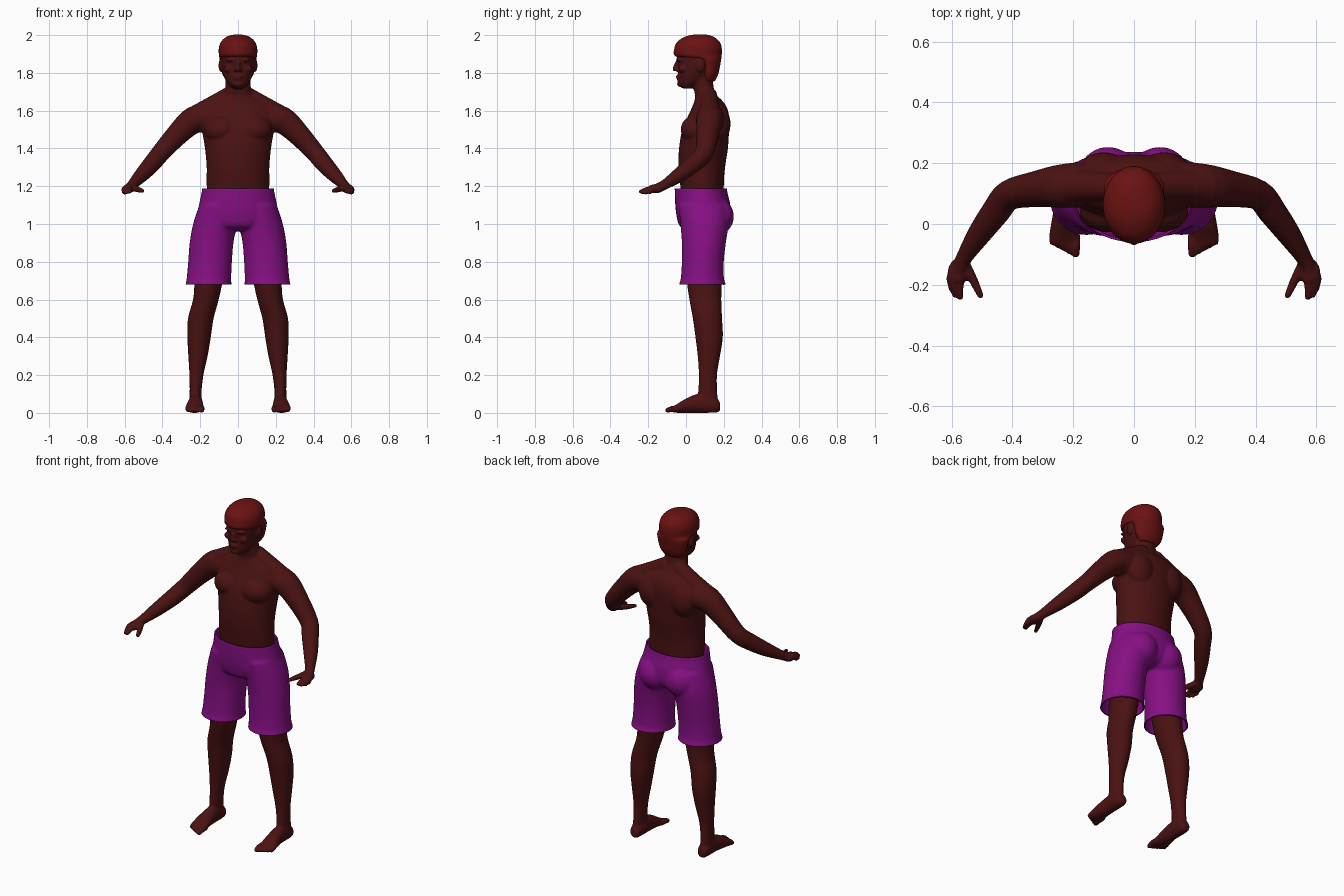
import bpy, bmesh, math
from mathutils import Vector, Matrix

if "Cube" in bpy.data.objects:
    bpy.data.objects.remove(bpy.data.objects["Cube"], do_unlink=True)


def material(name, colour):
    m = bpy.data.materials.new(name)
    m.use_nodes = True
    m.diffuse_color = (*colour, 1)
    b = m.node_tree.nodes["Principled BSDF"]
    b.inputs["Base Color"].default_value = (*colour, 1)
    b.inputs["Roughness"].default_value = 0.8
    return m


SKIN = material("dark brown skin", (0.07, 0.006, 0.006))
HAIR = material("red brown hair", (0.145, 0.006, 0.006))
CLOTH = material("purple cloth", (0.24, 0.005, 0.23))
SIDES = (1, -1)


def spline(rows, steps=4):
    """Smooth curve through rows of numbers."""
    rows = [Vector(r) for r in rows]
    out = []
    for i in range(len(rows) - 1):
        a, b = rows[i], rows[i + 1]
        ta = (b - rows[max(i - 1, 0)]) / 2
        tb = (rows[min(i + 2, len(rows) - 1)] - a) / 2
        for k in range(steps):
            t = k / steps
            out.append(a * (2*t**3 - 3*t**2 + 1) + ta * (t**3 - 2*t**2 + t)
                       + b * (3*t**2 - 2*t**3) + tb * (t**3 - t**2))
    return out + [rows[-1]]


def skin_rings(bm, rings):
    loops = [[bm.verts.new(p) for p in r] for r in rings]
    n = len(loops[0])
    for a, b in zip(loops, loops[1:]):
        for i in range(n):
            j = (i + 1) % n
            bm.faces.new((a[i], a[j], b[j], b[i]))
    bm.faces.new(loops[0][::-1])
    bm.faces.new(loops[-1])


def loft(bm, rows, side=1, along_y=False, n=32):
    """Rows: station, x centre, low edge, high edge, half width."""
    rings = []
    for s, x, lo, hi, w in spline(rows):
        ring = []
        for i in range(n):
            a = 2 * math.pi * i / n
            px = side * x + w * math.cos(a)
            q = (lo + hi) / 2 + (hi - lo) / 2 * math.sin(a)
            ring.append(Vector((px, s, q) if along_y else (px, q, s)))
        rings.append(ring)
    skin_rings(bm, rings)


def ball(bm, centre, radii, side=1):
    c = Vector((side * centre[0], centre[1], centre[2]))
    bmesh.ops.create_uvsphere(bm, u_segments=24, v_segments=14, radius=1,
                              matrix=Matrix.Translation(c) @ Matrix.Diagonal((*radii, 1)))


def limb(bm, rows, side=1, n=20):
    """Round tube through rows of x, y, z, radius, with round ends."""
    pts = spline(rows)
    pos = [Vector((side * p[0], p[1], p[2])) for p in pts]
    rings = []
    for i, p in enumerate(pos):
        t = (pos[min(i + 1, len(pos) - 1)] - pos[max(i - 1, 0)]).normalized()
        u = t.cross(Vector((0, 0, 1))).normalized()
        v = t.cross(u)
        rings.append([p + pts[i][3] * (u * math.cos(2 * math.pi * k / n)
                                       + v * math.sin(2 * math.pi * k / n)) for k in range(n)])
    skin_rings(bm, rings)
    for k in (0, -1):
        ball(bm, pts[k][:3], (pts[k][3],) * 3, side)


def fuse(name, bm, mat, voxel, smooth):
    """Merge overlapping volumes into one soft surface."""
    bmesh.ops.recalc_face_normals(bm, faces=bm.faces)
    mesh = bpy.data.meshes.new(name)
    bm.to_mesh(mesh)
    bm.free()
    ob = bpy.data.objects.new(name, mesh)
    bpy.context.scene.collection.objects.link(ob)
    r = ob.modifiers.new("Fuse", "REMESH")
    r.mode = "VOXEL"
    r.voxel_size = voxel
    s = ob.modifiers.new("Soften", "SMOOTH")
    s.factor, s.iterations = 0.5, smooth
    deps = bpy.context.evaluated_depsgraph_get()
    ob.data = bpy.data.meshes.new_from_object(ob.evaluated_get(deps))
    ob.modifiers.clear()
    ob.data.materials.clear()
    ob.data.materials.append(mat)
    ob.data.shade_smooth()
    return ob


# Torso and neck
body = bmesh.new()
loft(body, [(1.0, 0, -.01, .2, .15), (1.2, 0, -.03, .2, .166), (1.3, 0, -.04, .207, .166),
            (1.4, 0, -.037, .222, .175), (1.5, 0, -.02, .228, .192), (1.57, 0, .01, .228, .203),
            (1.62, 0, .033, .215, .19), (1.655, 0, .045, .19, .13), (1.68, 0, .048, .165, .085),
            (1.72, 0, .04, .147, .068), (1.8, 0, .03, .14, .066)])

# Head and face
loft(body, [(1.718, 0, -.02, .04, .03), (1.74, 0, -.04, .08, .052), (1.77, 0, -.044, .12, .07),
            (1.82, 0, -.042, .16, .086), (1.87, 0, -.048, .175, .091), (1.92, 0, -.05, .178, .092),
            (1.96, 0, -.03, .165, .08), (1.985, 0, .01, .13, .05)])
limb(body, [(0, -.044, 1.865, .009), (0, -.054, 1.84, .011), (0, -.059, 1.82, .013)])
ball(body, (0, -.04, 1.782), (.026, .014, .007))
ball(body, (0, -.04, 1.771), (.023, .013, .006))
ball(body, (0, -.034, 1.74), (.025, .014, .014))

for s in SIDES:
    # Brows, cheeks, nostrils and ears
    ball(body, (.036, -.034, 1.867), (.03, .015, .008), s)
    ball(body, (.05, -.02, 1.82), (.026, .018, .02), s)
    ball(body, (.013, -.048, 1.815), (.01, .012, .008), s)
    ball(body, (.09, .075, 1.84), (.013, .024, .036), s)
    # Chest, shoulder blades and neck slope
    ball(body, (.085, .05, 1.5), (.095, .078, .075), s)
    ball(body, (.1, .17, 1.53), (.085, .066, .1), s)
    limb(body, [(.05, .12, 1.68, .045), (.13, .125, 1.63, .05), (.21, .125, 1.575, .06)], s)
    # Arm
    limb(body, [(.15, .13, 1.56, .075), (.235, .125, 1.55, .072), (.32, .115, 1.475, .06),
                (.41, .095, 1.375, .05), (.455, .04, 1.32, .047), (.51, -.035, 1.26, .039),
                (.558, -.11, 1.21, .027), (.575, -.145, 1.192, .026)], s)
    # Hand
    ball(body, (.58, -.16, 1.187), (.033, .045, .024), s)
    limb(body, [(.555, -.135, 1.192, .018), (.528, -.185, 1.182, .015), (.505, -.235, 1.175, .011)], s)
    for bx, tx, ty, tz in ((.566, .572, -.24, 1.172), (.58, .589, -.232, 1.168),
                           (.592, .6, -.212, 1.166), (.597, .604, -.19, 1.168)):
        limb(body, [(bx, -.165, 1.188, .014), ((bx + tx) / 2 + .004, (ty - .165) / 2, 1.184, .0135),
                    (tx, ty, tz, .011)], s)
    # Leg
    loft(body, [(.05, .225, .06, .172, .036), (.1, .225, .064, .166, .031), (.2, .22, .068, .164, .037),
                (.3, .212, .062, .18, .051), (.4, .206, .05, .195, .062), (.5, .197, .036, .191, .068),
                (.6, .17, .018, .187, .068), (.7, .155, .005, .19, .075), (.9, .13, 0, .19, .09),
                (1.05, .09, 0, .19, .075)], s)
    # Foot
    loft(body, [(.18, .225, .012, .055, .02), (.165, .225, .002, .075, .03), (.12, .225, 0, .1, .037),
                (.06, .225, 0, .1, .038), (0, .228, 0, .076, .045), (-.045, .23, 0, .048, .05),
                (-.07, .23, .004, .034, .046)], s, True)
    # Toes
    for i in range(5):
        tx = .192 + .019 * i
        r = .016 - .0012 * i
        limb(body, [(tx, -.04, .022, r), (tx, -.07 + .004 * i, .022, r), (tx, -.097 + .009 * i, .014, r * .85)], s)
fuse("body", body, SKIN, .006, 4)

# Hair with a fringe that steps out over the forehead
hair = bmesh.new()
loft(hair, [(1.755, 0, .09, .152, .058), (1.79, 0, .08, .17, .082), (1.84, 0, .07, .181, .093),
            (1.875, 0, .045, .187, .1), (1.887, 0, -.056, .189, .101), (1.93, 0, -.062, .19, .102),
            (1.965, 0, -.047, .178, .09), (1.992, 0, -.005, .145, .06), (2.003, 0, .04, .11, .02)])
fuse("hair", hair, HAIR, .006, 3)

# Shorts: seat, legs and hips merged, then cut open at waist and hems
shorts = bmesh.new()
loft(shorts, [(1.24, 0, -.062, .218, .19), (1.18, 0, -.06, .217, .191), (1.1, 0, -.057, .235, .207),
              (1.03, 0, -.048, .235, .215), (.985, 0, -.03, .21, .16), (.965, 0, .02, .16, .08)])
for s in SIDES:
    loft(shorts, [(1.1, .105, -.04, .22, .1), (1.0, .122, -.03, .225, .116), (.9, .14, -.022, .211, .116),
                  (.8, .148, -.022, .2, .116), (.71, .154, -.028, .201, .118),
                  (.68, .156, -.037, .211, .122), (.64, .156, -.037, .211, .122)], s)
    ball(shorts, (.085, .158, 1.04), (.098, .096, .1), s)
trunks = fuse("shorts", shorts, CLOTH, .008, 6)
bm = bmesh.new()
bm.from_mesh(trunks.data)
for height, up in ((1.187, 1), (.68, -1)):
    bmesh.ops.bisect_plane(bm, geom=bm.verts[:] + bm.edges[:] + bm.faces[:],
                           plane_co=(0, 0, height), plane_no=(0, 0, up), clear_outer=True)
bm.to_mesh(trunks.data)
bm.free()
wall = trunks.modifiers.new("Cloth thickness", "SOLIDIFY")
wall.thickness = .008
wall.offset = -1
